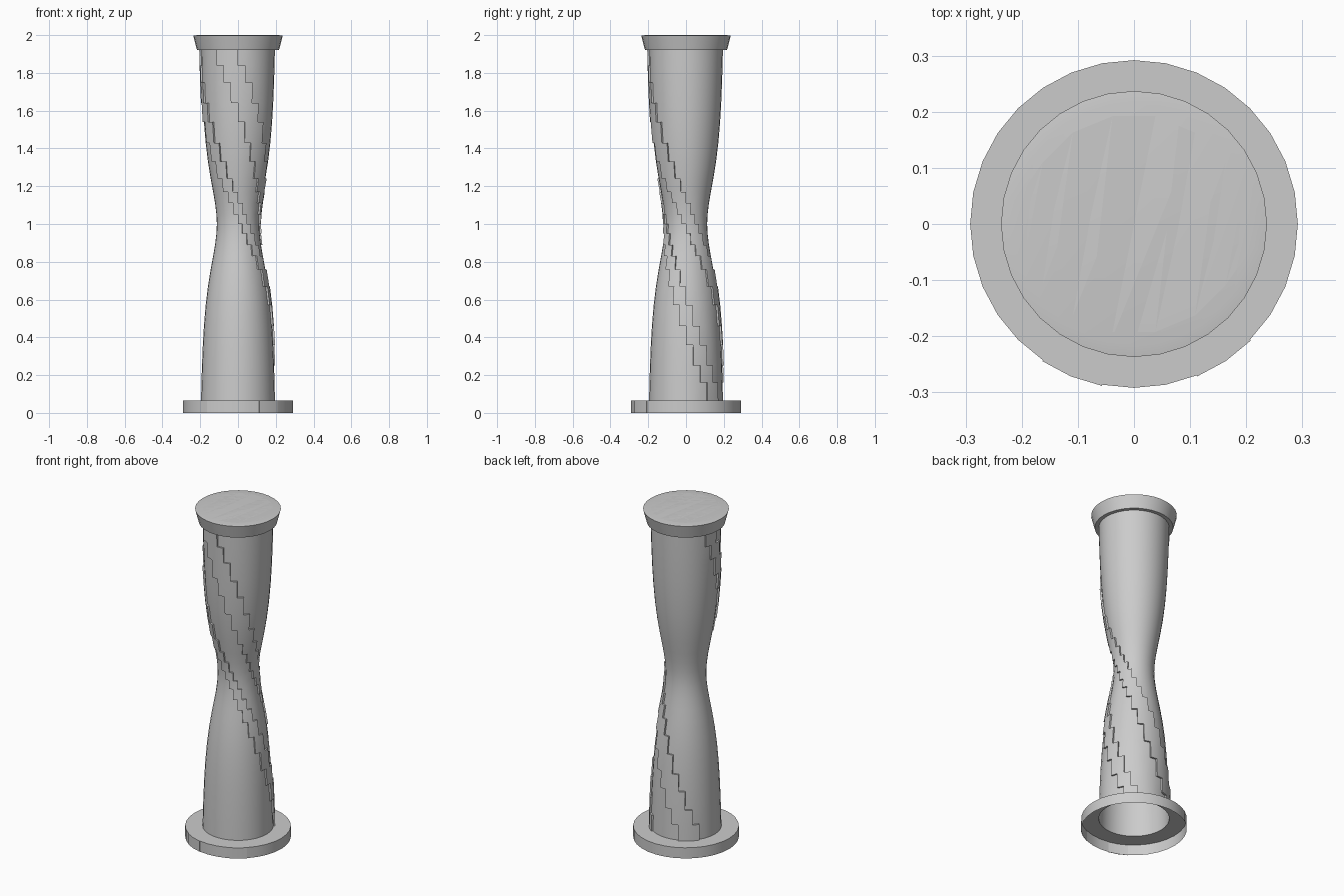
import bpy, bmesh
from math import sin, cos, pi, radians

if "Cube" in bpy.data.objects:
    bpy.data.objects.remove(bpy.data.objects["Cube"])

N = 32  # sides of the column


def loop(bm, r, z, n=N, turn=0.0):
    # column 0 starts at the front (-y)
    return [bm.verts.new((r * sin(2 * pi * (i + turn) / n),
                          -r * cos(2 * pi * (i + turn) / n), z)) for i in range(n)]


def skin(bm, profile, n=N, turn=0.0):
    rings = [loop(bm, r, z, n, turn) for r, z in profile]
    rows = []
    for a, b in zip(rings, rings[1:]):
        rows.append([bm.faces.new((a[i], a[(i + 1) % n], b[(i + 1) % n], b[i]))
                     for i in range(n)])
    return rings, rows


def raise_panels(bm, faces, h):
    # extrude the chosen faces straight outwards
    out = bmesh.ops.extrude_face_region(bm, geom=faces)
    bmesh.ops.delete(bm, geom=[f for f in faces if f.is_valid], context='FACES_ONLY')
    for v in [g for g in out['geom'] if isinstance(g, bmesh.types.BMVert)]:
        r = v.co.xy.length
        v.co.x *= (r + h) / r
        v.co.y *= (r + h) / r


def finish(bm, name):
    me = bpy.data.meshes.new(name)
    bm.to_mesh(me)
    bm.free()
    ob = bpy.data.objects.new(name, me)
    bpy.context.collection.objects.link(ob)
    bpy.ops.object.select_all(action='DESELECT')
    ob.select_set(True)
    bpy.context.view_layer.objects.active = ob
    bpy.ops.object.shade_smooth_by_angle(angle=radians(30))
    return ob


# Waisted column, open below, with two stepped spiral bands
half = [0.065, 0.16, 0.25, 0.36, 0.46, 0.57, 0.67, 0.76, 0.83, 0.89, 0.95]
levels = half + [1.0] + [2 - z for z in reversed(half[1:])] + [1.92]
bm = bmesh.new()
_, rows = skin(bm, [(0.206 - 0.094 / (1 + ((z - 1) / 0.33) ** 2), z) for z in levels])
bands = []
for i, row in enumerate(reversed(rows)):
    for start, width in ((-3, 3), (-10, 2)):
        bands += [row[(start + i + c) % N] for c in range(width)]
raise_panels(bm, bands, 0.01)
finish(bm, "column")

# Hollow base: flat ring on top, thin outer wall, slight raised panels in front
bm = bmesh.new()
_, rows = skin(bm, [(0.292, 0.0), (0.292, 0.065), (0.195, 0.065)])
raise_panels(bm, [rows[0][k % N] for k in (-3, -2, 2, 3)], 0.002)
finish(bm, "base")

# Flared rim with a shallow sixteen-sided dish
bm = bmesh.new()
rings, _ = skin(bm, [(0.194, 1.92), (0.217, 1.92), (0.237, 1.997), (0.215, 2.0)])
dish, _ = skin(bm, [(0.163, 1.975), (0.196, 2.0)], 16, 0.5)
bm.faces.new(dish[0])


def loop_edges(ring):
    return [bm.edges.get((ring[i - 1], ring[i])) for i in range(len(ring))]


bmesh.ops.bridge_loops(bm, edges=loop_edges(rings[-1]) + loop_edges(dish[1]))
bmesh.ops.recalc_face_normals(bm, faces=bm.faces[:])
finish(bm, "top_rim")
